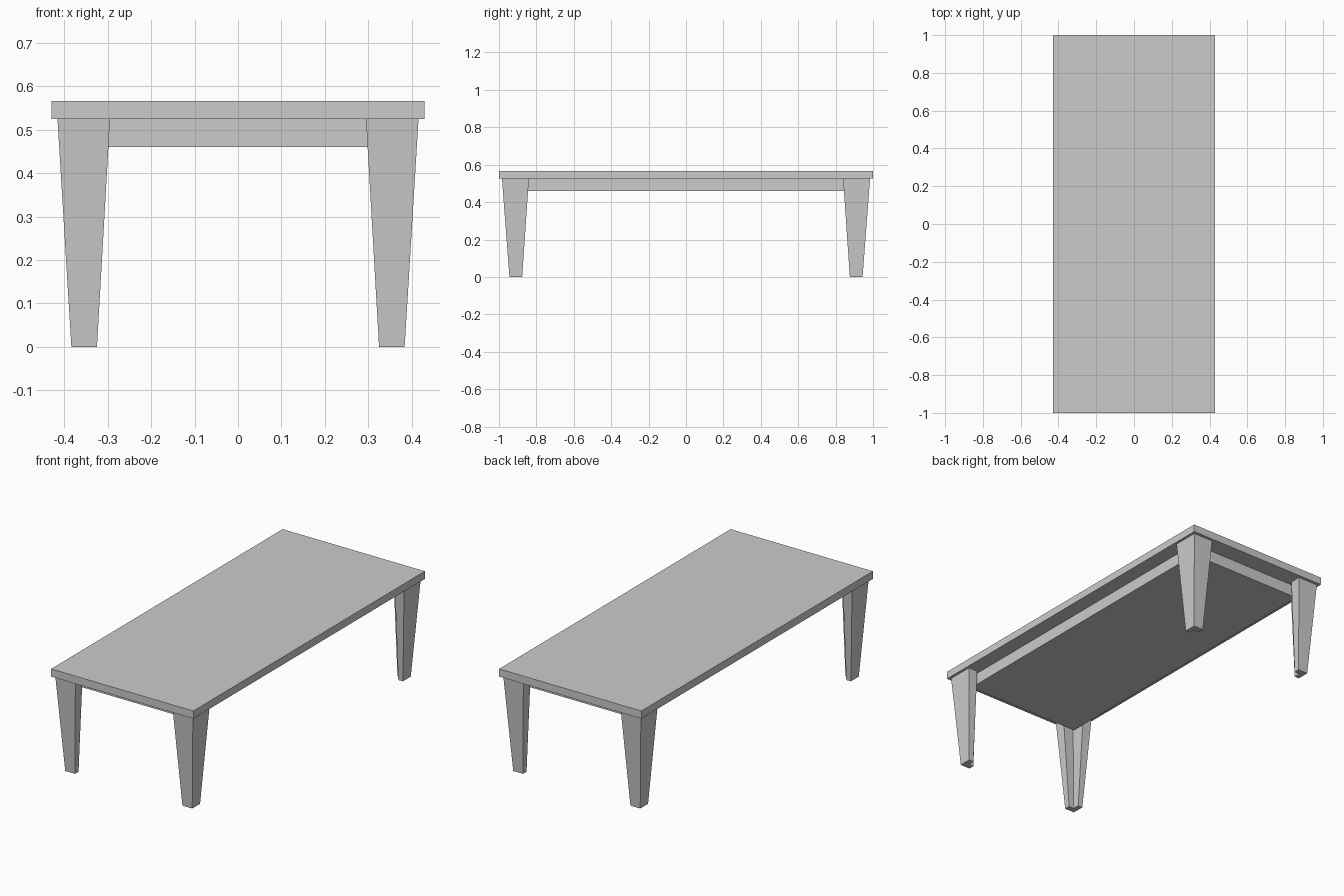
import bpy, bmesh

if "Cube" in bpy.data.objects:
    bpy.data.objects.remove(bpy.data.objects["Cube"])


def box(name, sx, sy, z0, z1):
    """Centred box with half sizes sx, sy."""
    bm = bmesh.new()
    bmesh.ops.create_cube(bm, size=1)
    for v in bm.verts:
        v.co = (v.co.x * 2 * sx, v.co.y * 2 * sy, z0 if v.co.z < 0 else z1)
    return finish(bm, name)


def finish(bm, name):
    bmesh.ops.recalc_face_normals(bm, faces=bm.faces[:])
    me = bpy.data.meshes.new(name)
    bm.to_mesh(me)
    bm.free()
    ob = bpy.data.objects.new(name, me)
    bpy.context.collection.objects.link(ob)
    return ob


def l_section(x0, x1, y0, y1, tx, ty):
    """L-shaped outline, outer corner at x1, y1, open towards the centre."""
    return [(x1, y1), (x0, y1), (x0, y1 - ty),
            (x1 - tx, y1 - ty), (x1 - tx, y0), (x1, y0)]


def leg(name, sx, sy):
    bottom = l_section(0.325, 0.384, 0.876, 0.944, 0.028, 0.031)
    top = l_section(0.295, 0.416, 0.84, 0.984, 0.056, 0.062)
    bm = bmesh.new()
    lo = [bm.verts.new((x * sx, y * sy, 0)) for x, y in bottom]
    hi = [bm.verts.new((x * sx, y * sy, 0.525)) for x, y in top]
    bm.faces.new(lo)
    bm.faces.new(hi)
    for i in range(6):
        j = (i + 1) % 6
        bm.faces.new((lo[i], lo[j], hi[j], hi[i]))
    return finish(bm, name)


# Table top and the closed frame below it
box("table_top", 0.43, 1.0, 0.525, 0.567)
box("apron_frame", 0.347, 0.90, 0.46, 0.525)

# Four tapered corner legs
for y_name, sy in (("front", -1), ("back", 1)):
    for x_name, sx in (("left", -1), ("right", 1)):
        leg(f"{y_name}_{x_name}_leg", sx, sy)
